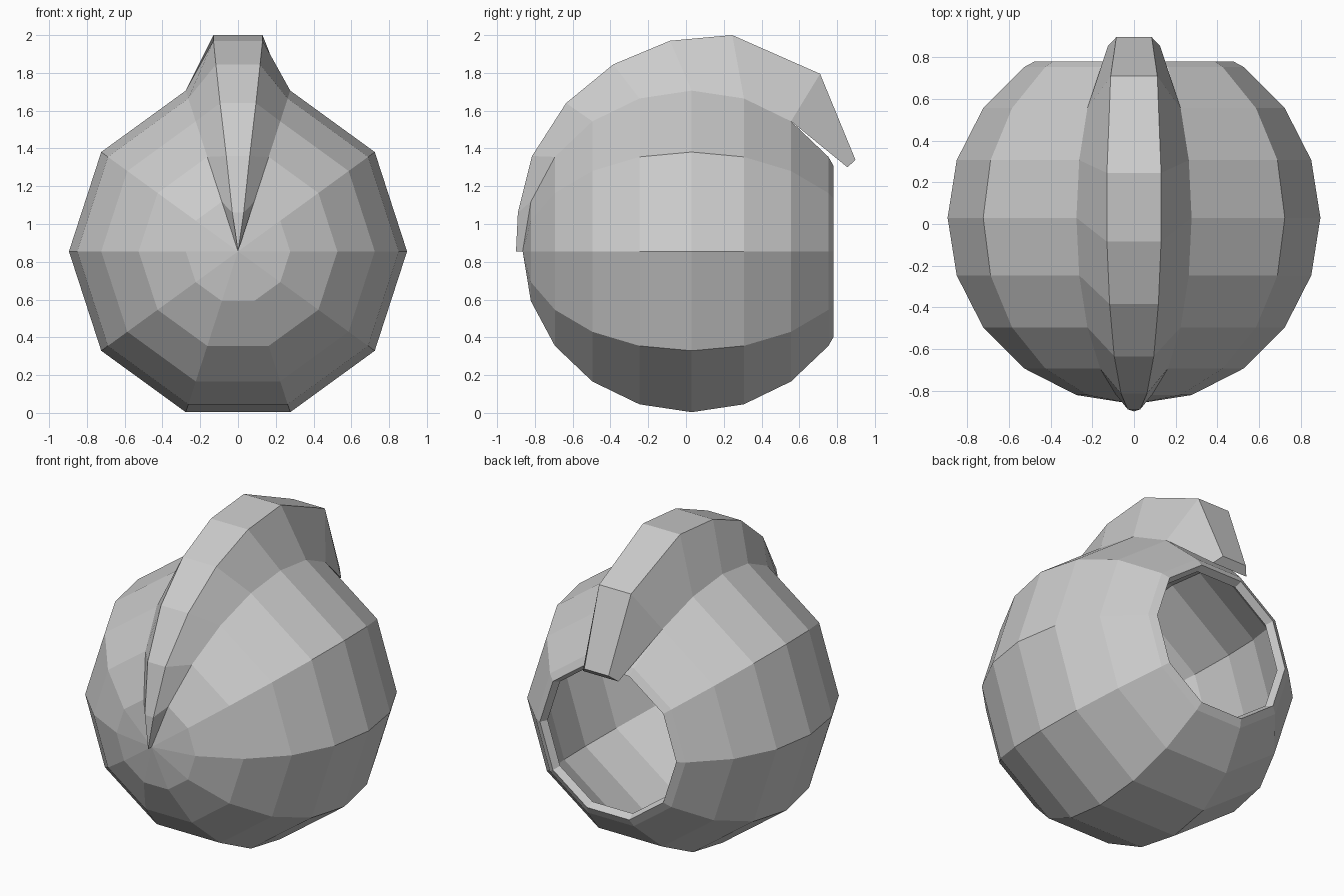
import bpy, bmesh
from math import sin, cos, radians, pi

if "Cube" in bpy.data.objects:
    bpy.data.objects.remove(bpy.data.objects["Cube"])

R, CY, CZ, SIDES = 0.895, 0.03, 0.855, 10


def ring_point(lat, radius=R):
    """Ring radius and y of a latitude on the sphere (axis along y)."""
    a = radians(lat)
    return radius * cos(a), CY + radius * sin(a)


def make_object(name, verts, faces):
    bm = bmesh.new()
    vs = [bm.verts.new(v) for v in verts]
    for f in faces:
        bm.faces.new([vs[i] for i in f])
    bmesh.ops.remove_doubles(bm, verts=bm.verts, dist=1e-4)
    bmesh.ops.recalc_face_normals(bm, faces=bm.faces)
    mesh = bpy.data.meshes.new(name)
    bm.to_mesh(mesh)
    bm.free()
    ob = bpy.data.objects.new(name, mesh)
    bpy.context.collection.objects.link(ob)
    return ob


def strips(rows, count, closed=True):
    """Quads joining consecutive rows of points."""
    return [(r * count + i, r * count + (i + 1) % count,
             (r + 1) * count + (i + 1) % count, (r + 1) * count + i)
            for r in range(rows - 1)
            for i in range(count if closed else count - 1)]


# helmet shell: outer sphere, rolled rim round the back opening, inner lining
lats = range(-90, 55, 18)
profile = [ring_point(l) for l in lats]
profile += [(0.478, 0.78), (0.455, 0.735)]
profile += [ring_point(l, R - 0.05) for l in reversed(lats)]
verts = [(r * cos(2 * pi * i / SIDES), y, CZ + r * sin(2 * pi * i / SIDES))
         for r, y in profile for i in range(SIDES)]
make_object("helmet_shell", verts, strips(len(profile), SIDES))

# crest: ridge points (half width, y, z), one per ring from front to back
ridge = [(0, -0.9, 0.855), (0.03, -0.89, 1.06), (0.062, -0.815, 1.36),
         (0.095, -0.635, 1.64), (0.117, -0.385, 1.845), (0.13, -0.085, 1.97),
         (0.13, 0.245, 2.0), (0.112, 0.71, 1.795), (0.085, 0.897, 1.34)]
base = []
for lat in range(-90, 37, 18):
    r, y = ring_point(lat)
    base.append((r * cos(radians(72)), y, CZ + r * sin(radians(72))))
base.append((0.125, 0.855, 1.30))   # overhanging tail

verts = []
for (bx, by, bz), (rx, ry, rz) in zip(base, ridge):
    verts += [(-bx, by, bz), (-rx, ry, rz), (rx, ry, rz), (bx, by, bz)]
n = len(ridge)
faces = strips(n, 4, closed=False)
k = (n - 1) * 4
faces += [(k, k + 1, k + 2, k + 3), (k - 4, k, k + 3, k - 1)]   # tail end, underside
make_object("crest", verts, faces)
